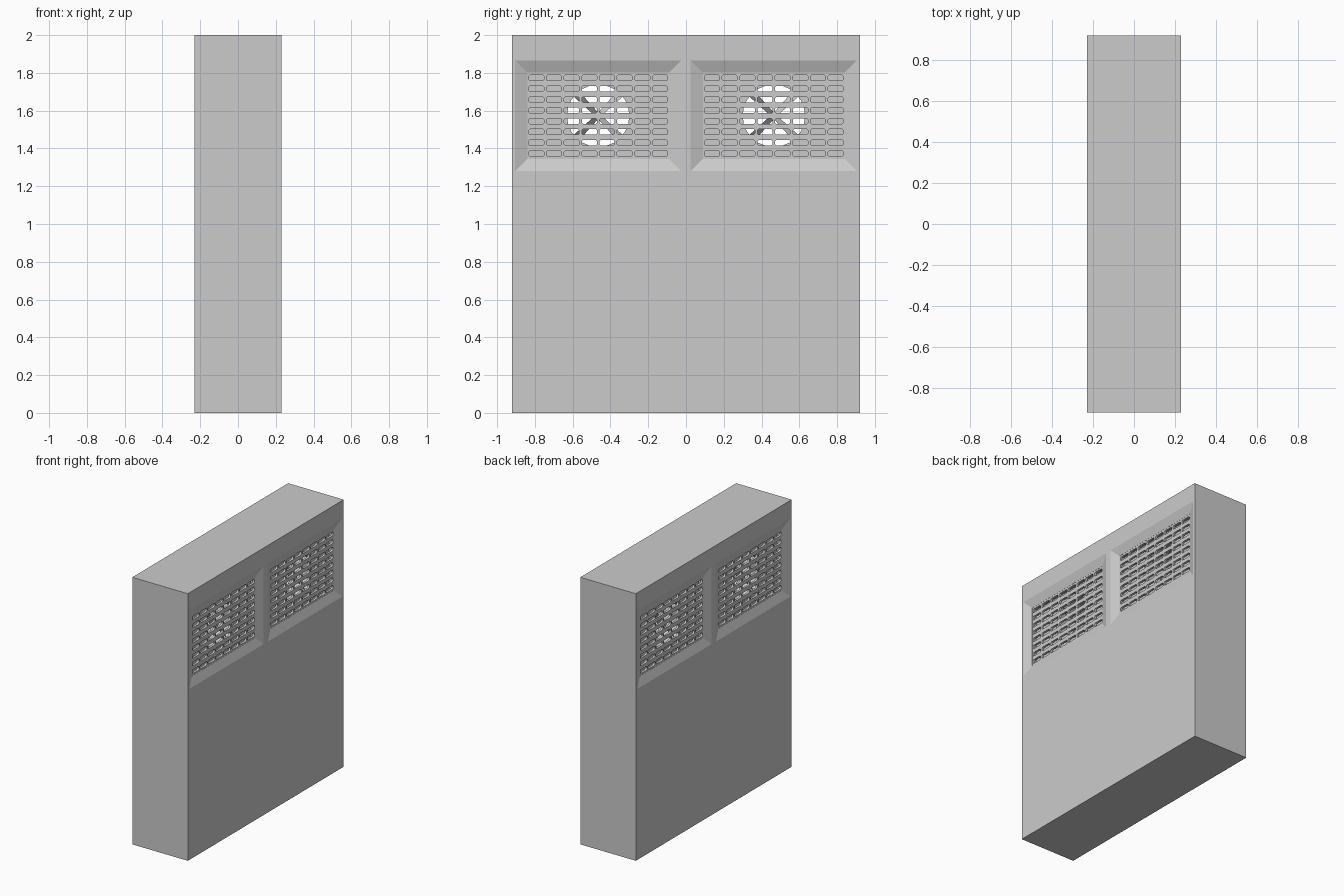
import bpy, bmesh, math
from mathutils import Matrix, Vector

if "Cube" in bpy.data.objects:
    bpy.data.objects.remove(bpy.data.objects["Cube"])

HX, HY, H = 0.23, 0.922, 2.0          # half depth, half width, height
VY, VZ = 0.465, 1.573                 # vent centre
VW, VH = 0.375, 0.228                 # vent half sizes
R = 0.165                             # fan hole radius


def mesh_object(name, bm):
    bmesh.ops.recalc_face_normals(bm, faces=bm.faces)
    me = bpy.data.meshes.new(name)
    bm.to_mesh(me)
    bm.free()
    ob = bpy.data.objects.new(name, me)
    bpy.context.collection.objects.link(ob)
    return ob


def cut(target, cutter):
    cutter.hide_render = True
    mod = target.modifiers.new("cut", "BOOLEAN")
    mod.operation, mod.solver, mod.object = "DIFFERENCE", "EXACT", cutter
    bpy.context.view_layer.objects.active = target
    bpy.ops.object.modifier_apply(modifier=mod.name)
    bpy.data.objects.remove(cutter, do_unlink=True)


def recess_cutter(side, cy):
    # stacked rectangles: sloped surround, then a straight pocket
    bm = bmesh.new()
    loops = []
    for x, o in ((HX + 0.02, 0.065), (HX, 0.065), (0.205, 0.0), (0.165, 0.0)):
        loops.append([bm.verts.new((side * x, cy + a * (VW + o), VZ + b * (VH + o)))
                      for a, b in ((-1, -1), (1, -1), (1, 1), (-1, 1))])
    for p, q in zip(loops, loops[1:]):
        for i in range(4):
            j = (i + 1) % 4
            bm.faces.new((p[i], p[j], q[j], q[i]))
    bm.faces.new(loops[0])
    bm.faces.new(loops[-1])
    return mesh_object("recess_cutter", bm)


def cylinder(name, cy, radius, depth, segments):
    bm = bmesh.new()
    m = Matrix.Translation((0, cy, VZ)) @ Matrix.Rotation(math.pi / 2, 4, "Y")
    bmesh.ops.create_cone(bm, cap_ends=True, segments=segments, radius1=radius,
                          radius2=radius, depth=depth, matrix=m)
    return mesh_object(name, bm)


def grille(name, side, cy):
    # flat plate with an 8 x 8 grid of slots
    cu = bpy.data.curves.new(name, "CURVE")
    cu.dimensions, cu.fill_mode, cu.extrude = "2D", "BOTH", 0.008

    def poly(pts):
        sp = cu.splines.new("POLY")
        sp.points.add(len(pts) - 1)
        for p, (u, v) in zip(sp.points, pts):
            p.co = (u, v, 0, 1)
        sp.use_cyclic_u = True

    poly([(-VW, -VH), (VW, -VH), (VW, VH), (-VW, VH)])
    w, h, c = 0.04, 0.0145, 0.006
    slot = [(-w + c, -h), (w - c, -h), (w, -h + c), (w, h - c),
            (w - c, h), (-w + c, h), (-w, h - c), (-w, -h + c)]
    for i in range(8):
        for j in range(8):
            u, v = (i - 3.5) * 0.0935, (j - 3.5) * 0.0572
            poly([(u + a, v + b) for a, b in slot])
    tmp = bpy.data.objects.new(name + "_curve", cu)
    bpy.context.collection.objects.link(tmp)
    bpy.context.view_layer.update()
    me = bpy.data.meshes.new_from_object(
        tmp.evaluated_get(bpy.context.evaluated_depsgraph_get()))
    bpy.data.objects.remove(tmp, do_unlink=True)
    # local x,y,z -> world y,z,x
    me.transform(Matrix(((0, 0, 1, side * 0.196), (1, 0, 0, cy),
                         (0, 1, 0, VZ), (0, 0, 0, 1))))
    ob = bpy.data.objects.new(name, me)
    bpy.context.collection.objects.link(ob)


def fan(name, x, cy):
    # four diagonal pitched blades on a small hub
    bm = bmesh.new()
    base = Matrix.Translation((x, cy, VZ))
    bmesh.ops.create_cone(bm, cap_ends=True, segments=12, radius1=0.02, radius2=0.02,
                          depth=0.04, matrix=base @ Matrix.Rotation(math.pi / 2, 4, "Y"))
    for k in range(4):
        m = base @ Matrix.Rotation(math.pi / 4 + k * math.pi / 2, 4, "X")
        outline = ((-0.012, 0.01), (0.012, 0.01), (0.02, R - 0.003), (-0.02, R - 0.003))
        rows = [[bm.verts.new(m @ Vector((1.2 * a + t, a, b))) for a, b in outline]
                for t in (-0.004, 0.004)]
        bm.faces.new(rows[0])
        bm.faces.new(rows[1])
        for i in range(4):
            j = (i + 1) % 4
            bm.faces.new((rows[0][i], rows[0][j], rows[1][j], rows[1][i]))
    mesh_object(name, bm)


# main cabinet block
bm = bmesh.new()
bmesh.ops.create_cube(bm, size=1, matrix=Matrix.Translation((0, 0, H / 2))
                      @ Matrix.Diagonal((2 * HX, 2 * HY, H, 1)))
body = mesh_object("cabinet_body", bm)

# vents on both wide faces, with a round duct through each pair
for label, cy in (("left", -VY), ("right", VY)):
    for face, side in (("front", 1), ("back", -1)):
        cut(body, recess_cutter(side, cy))
        grille(f"{label}_{face}_grille", side, cy)
    cut(body, cylinder("duct_cutter", cy, R, 0.6, 24))
    for face, side in (("front", 1), ("back", -1)):
        fan(f"{label}_{face}_fan", side * 0.13, cy)
